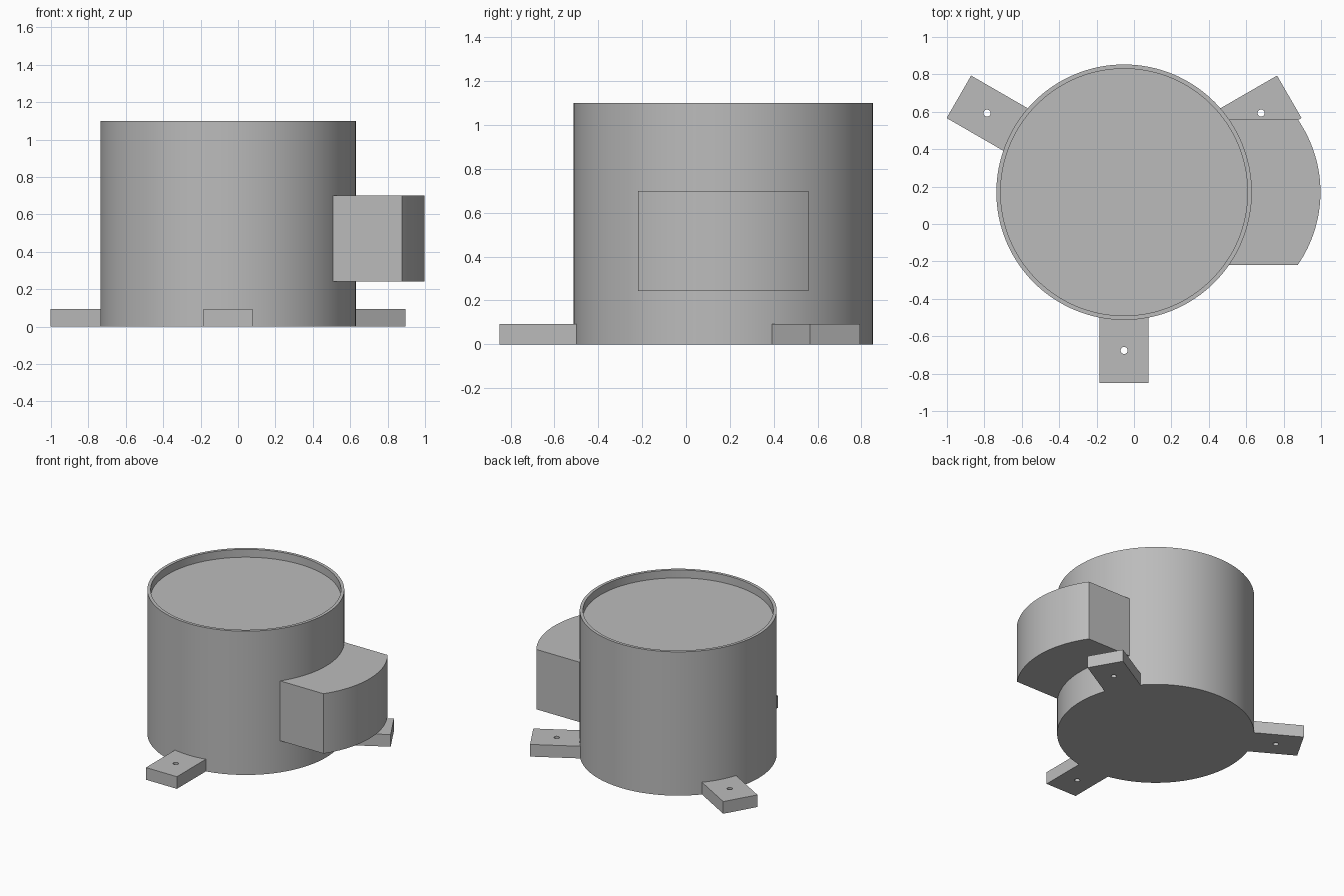
import bpy
import bmesh
from math import sin, cos, asin, radians, tau
from mathutils import Matrix, Vector

cube = bpy.data.objects.get("Cube")
if cube:
    bpy.data.objects.remove(cube)

CENTRE = Vector((-0.053, 0.17, 0))
RADIUS, HEIGHT = 0.683, 1.10
RIM_RADIUS, RIM_DEPTH = 0.66, 0.06

grey = bpy.data.materials.new("plain grey")
grey.use_nodes = True
colour = (0.5, 0.5, 0.5, 1)
grey.diffuse_color = colour
grey.node_tree.nodes["Principled BSDF"].inputs["Base Color"].default_value = colour


def make_object(name, bm, angle=0.0):
    bmesh.ops.recalc_face_normals(bm, faces=bm.faces)
    mesh = bpy.data.meshes.new(name)
    bm.to_mesh(mesh)
    bm.free()
    mesh.materials.append(grey)
    obj = bpy.data.objects.new(name, mesh)
    bpy.context.collection.objects.link(obj)
    obj.location = CENTRE
    obj.rotation_euler.z = angle
    return obj


def smooth(obj):
    bpy.ops.object.select_all(action='DESELECT')
    obj.select_set(True)
    bpy.context.view_layer.objects.active = obj
    bpy.ops.object.shade_smooth_by_angle(angle=radians(30))


def arc(radius, half_width, steps, offset=0.0):
    """Arc bulging toward +x, from y = -half_width to +half_width."""
    a = asin(half_width / radius)
    angles = [a * (2 * i / steps - 1) for i in range(steps + 1)]
    return [(offset + radius * cos(t), radius * sin(t)) for t in angles]


def extrude(name, outline, z0, z1, angle=0.0):
    bm = bmesh.new()
    face = bm.faces.new([bm.verts.new((x, y, z0)) for x, y in outline])
    new = bmesh.ops.extrude_face_region(bm, geom=[face], use_keep_orig=True)["geom"]
    verts = [v for v in new if isinstance(v, bmesh.types.BMVert)]
    bmesh.ops.translate(bm, verts=verts, vec=(0, 0, z1 - z0))
    return make_object(name, bm, angle)


# Drum body with a shallow recessed top
bm = bmesh.new()
floor = HEIGHT - RIM_DEPTH
profile = [(0, 0), (RADIUS, 0), (RADIUS, HEIGHT), (RIM_RADIUS, HEIGHT),
           (RIM_RADIUS, floor), (0, floor)]
verts = [bm.verts.new((x, 0, z)) for x, z in profile]
edges = [bm.edges.new(pair) for pair in zip(verts, verts[1:])]
bmesh.ops.spin(bm, geom=verts + edges, axis=(0, 0, 1), cent=(0, 0, 0),
               angle=tau, steps=128, use_duplicate=False)
bmesh.ops.remove_doubles(bm, verts=bm.verts, dist=0.0001)
smooth(make_object("drum_body", bm))

# Side housing: the same curve as the drum, shifted outwards
inner = arc(RADIUS - 0.003, 0.388, 24)
outer = arc(RADIUS, 0.388, 32, offset=0.367)
smooth(extrude("side_housing", outer + inner[::-1], 0.242, 0.70))

# Three mounting feet, each with a screw hole
FOOT_HALF, FOOT_END, FOOT_HEIGHT, HOLE = 0.131, 1.02, 0.093, 0.846
for name, degrees in (("front_foot", -90), ("back_left_foot", 30), ("back_right_foot", 150)):
    angle = radians(degrees)
    root = arc(RADIUS - 0.003, FOOT_HALF, 8)
    outline = [(FOOT_END, -FOOT_HALF), (FOOT_END, FOOT_HALF)] + root[::-1]
    foot = extrude(name, outline, 0, FOOT_HEIGHT, angle)

    bm = bmesh.new()
    bmesh.ops.create_cone(bm, cap_ends=True, segments=24, radius1=0.019, radius2=0.019,
                          depth=0.4, matrix=Matrix.Translation((HOLE, 0, 0)))
    cutter = make_object(name + "_hole_cutter", bm, angle)
    cutter.hide_render = True
    cutter.hide_viewport = True
    cut = foot.modifiers.new("screw hole", 'BOOLEAN')
    cut.operation = 'DIFFERENCE'
    cut.solver = 'EXACT'
    cut.object = cutter
    smooth(foot)
